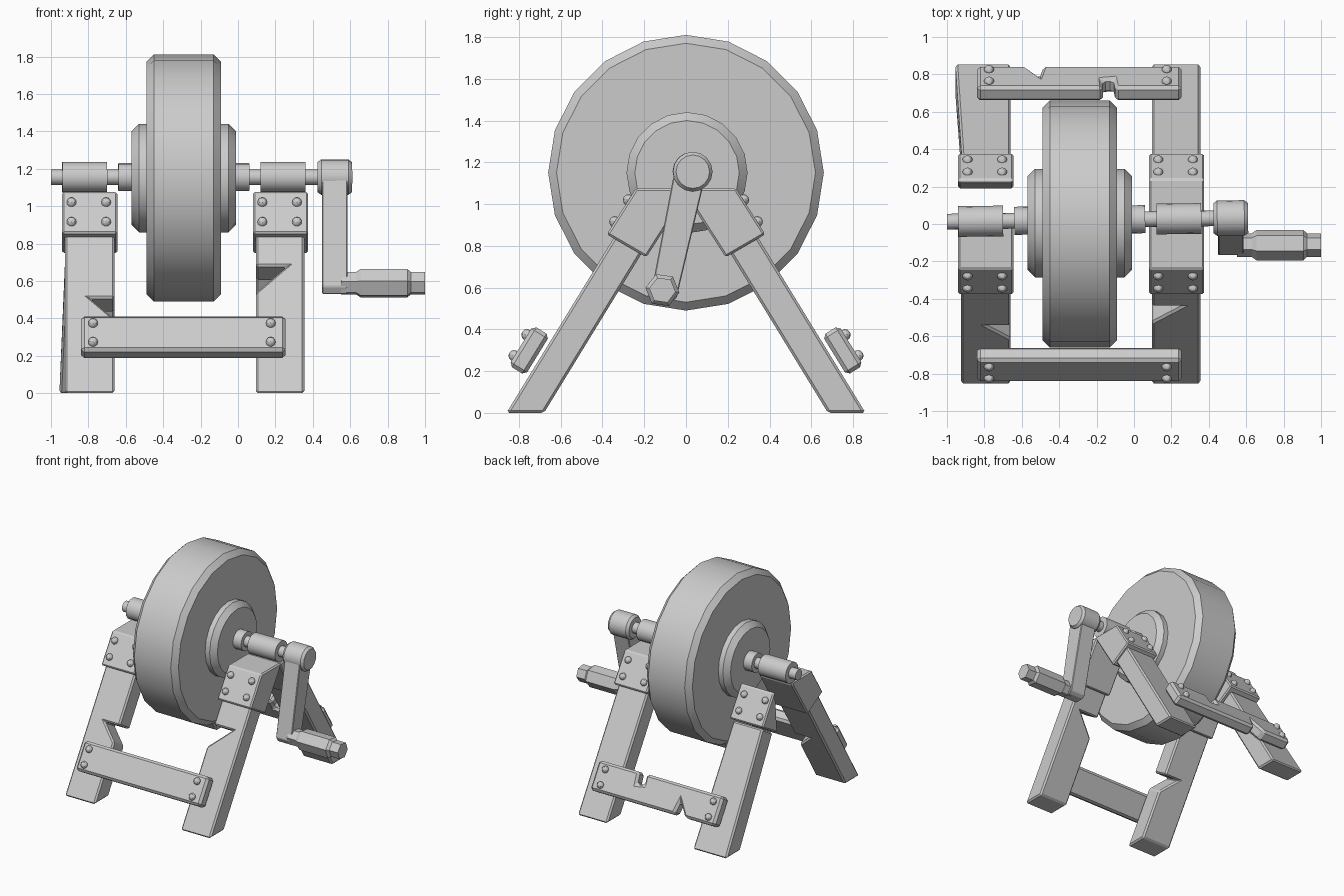
import bpy, bmesh
from math import cos, sin, pi, radians
from mathutils import Matrix, Vector

if "Cube" in bpy.data.objects:
    bpy.data.objects.remove(bpy.data.objects["Cube"])

D = Vector((0, 0.525, 0.851))      # direction up along a front leg
N = Vector((0, -0.851, 0.525))     # outward normal of a front leg


def finish(name, bm, bevel=0, smooth=False):
    bmesh.ops.recalc_face_normals(bm, faces=bm.faces)
    me = bpy.data.meshes.new(name)
    bm.to_mesh(me)
    bm.free()
    ob = bpy.data.objects.new(name, me)
    bpy.context.collection.objects.link(ob)
    if bevel:
        m = ob.modifiers.new("bevel", 'BEVEL')
        m.width, m.segments = bevel, 1
        m.limit_method, m.angle_limit = 'ANGLE', radians(30)
    if smooth:
        bpy.ops.object.select_all(action='DESELECT')
        ob.select_set(True)
        bpy.context.view_layer.objects.active = ob
        bpy.ops.object.shade_smooth_by_angle(angle=radians(30))
    return ob


def prism(name, a, b, bevel=0):
    """Solid between two matching outlines."""
    bm = bmesh.new()
    va = [bm.verts.new(p) for p in a]
    vb = [bm.verts.new(p) for p in b]
    bm.faces.new(va)
    bm.faces.new(vb[::-1])
    n = len(a)
    for i in range(n):
        bm.faces.new((va[i], vb[i], vb[(i + 1) % n], va[(i + 1) % n]))
    return finish(name, bm, bevel)


def lathe(name, profile, y, z, sides, start=0.0, yaw=0.0, smooth=True):
    """Turned part about the x axis; profile is (x, radius) pairs."""
    bm = bmesh.new()
    rings = []
    for x, r in profile:
        rings.append([bm.verts.new((x, r * sin(start + 2 * pi * i / sides),
                                    r * cos(start + 2 * pi * i / sides))) for i in range(sides)])
    for p, q in zip(rings, rings[1:]):
        for i in range(sides):
            j = (i + 1) % sides
            bm.faces.new((p[i], p[j], q[j], q[i]))
    bm.faces.new(rings[0])
    bm.faces.new(rings[-1])
    bm.transform(Matrix.Translation((0, y, z)) @ Matrix.Rotation(yaw, 4, 'Z'))
    return finish(name, bm, 0, smooth)


def rivets(name, points, flip):
    bm = bmesh.new()
    for p in points:
        bmesh.ops.create_uvsphere(bm, u_segments=10, v_segments=6, radius=0.027,
                                  matrix=Matrix.Translation((p[0], p[1] * flip, p[2])))
    return finish(name, bm, 0, True)


# Grinding wheel and hub
lathe("wheel", [(-0.49, 0.62), (-0.45, 0.66), (-0.13, 0.66), (-0.09, 0.62)], 0, 1.15, 20)
lathe("hub", [(-0.57, 0.25), (-0.53, 0.29), (-0.05, 0.29), (-0.01, 0.25)], 0.005, 1.15, 20)

# Axle, slightly skewed, with collars, bearings and crank boss
YAW = 0.0125
AX = dict(y=0.025, z=1.155, sides=16, yaw=YAW)
lathe("axle", [(-1.0, 0.042), (0.5, 0.042)], **AX)
lathe("collars", [(-0.64, 0.075), (0.06, 0.075)], **AX)
for x in (-0.94, 0.12):
    lathe("bearing", [(x, 0.082), (x + 0.24, 0.082)], **AX)
lathe("crank_boss", [(0.425, 0.08), (0.445, 0.095), (0.59, 0.095), (0.61, 0.08)], **AX)

# Crank arm and hexagonal handle
arm = [(-0.055, 1.16), (0.09, 1.12), (-0.045, 0.55), (-0.075, 0.53), (-0.145, 0.53), (-0.168, 0.57)]
prism("crank_arm", [(0.45, y, z) for y, z in arm], [(0.585, y, z) for y, z in arm], 0.005)
lathe("handle", [(0.55, 0.064), (0.63, 0.064), (0.655, 0.082), (0.905, 0.082), (0.925, 0.064), (1.0, 0.064)],
      -0.113, 0.588, 6, radians(38), smooth=False)


# Legs: front-view outlines sheared along the slope, notches cut square to the leg
def leg(name, outline, flip):
    a, b = [], []
    for x, z in outline:
        y = -0.86 + z / 1.63
        a.append((x, y * flip, z))
        if z > 0.1:
            b.append((x, (y + 0.13) * flip, z - 0.08))
        else:
            b.append((x, (y + 0.18) * flip, z))
    return prism(name, a, b, 0.012)


leg("front_left_leg", [(-0.925, 0), (-0.66, 0), (-0.66, 0.40), (-0.79, 0.51), (-0.66, 0.51),
                       (-0.66, 0.96), (-0.925, 0.96)], 1)
leg("front_right_leg", [(0.095, 0), (0.095, 0.54), (0.26, 0.68), (0.095, 0.68), (0.095, 0.96),
                        (0.355, 0.96), (0.355, 0)], 1)
leg("back_left_leg", [(-0.955, 0), (-0.66, 0), (-0.66, 0.83), (-0.92, 0.83)], -1)
leg("back_right_leg", [(0.095, 0), (0.095, 0.96), (0.355, 0.96), (0.355, 0)], -1)

# Leg caps with four rivets each
for side, x0 in (("left", -0.94), ("right", 0.08)):
    for end, flip in (("front", 1), ("back", -1)):
        top_y = -0.215 if (side, end) == ("left", "back") else 0.005
        cap = [(-0.38, 0.855), (-0.24, 1.075), (top_y, 1.075), (top_y, 1.05), (-0.19, 0.745)]
        prism(f"{end}_{side}_cap", [(x0, y * flip, z) for y, z in cap],
              [(x0 + 0.295, y * flip, z) for y, z in cap], 0.01)
        rivets(f"{end}_{side}_cap_rivets", [(x, y, z) for x in (x0 + 0.05, x0 + 0.235)
                                            for y, z in ((-0.275, 1.02), (-0.341, 0.915))], flip)


# Cross bars bolted to the legs; outline is (x, distance up the slope)
def bar(name, outline, flip):
    c = Vector((0, -0.752, 0.3))

    def at(x, s, t):
        p = c + D * s + N * t
        return Vector((x, p.y * flip, p.z))
    prism(name, [at(x, s, 0.045) for x, s in outline], [at(x, s, -0.048) for x, s in outline], 0.018)
    pts = [c + D * s + N * 0.047 for s in (0.058, -0.06)]
    rivets(name + "_rivets", [(x, p.y, p.z) for x in (-0.775, 0.175) for p in pts], flip)


L, R, H = -0.84, 0.255, 0.112
bar("front_bar", [(L, -H), (R, -H), (R, H), (L, H)], 1)
bar("back_bar", [(L, -H), (-0.58, -H), (-0.505, -0.01), (-0.485, -H), (R, -H), (R, H),
                 (-0.10, H), (-0.11, 0.02), (-0.17, 0.03), (-0.165, H), (L, H)], -1)
